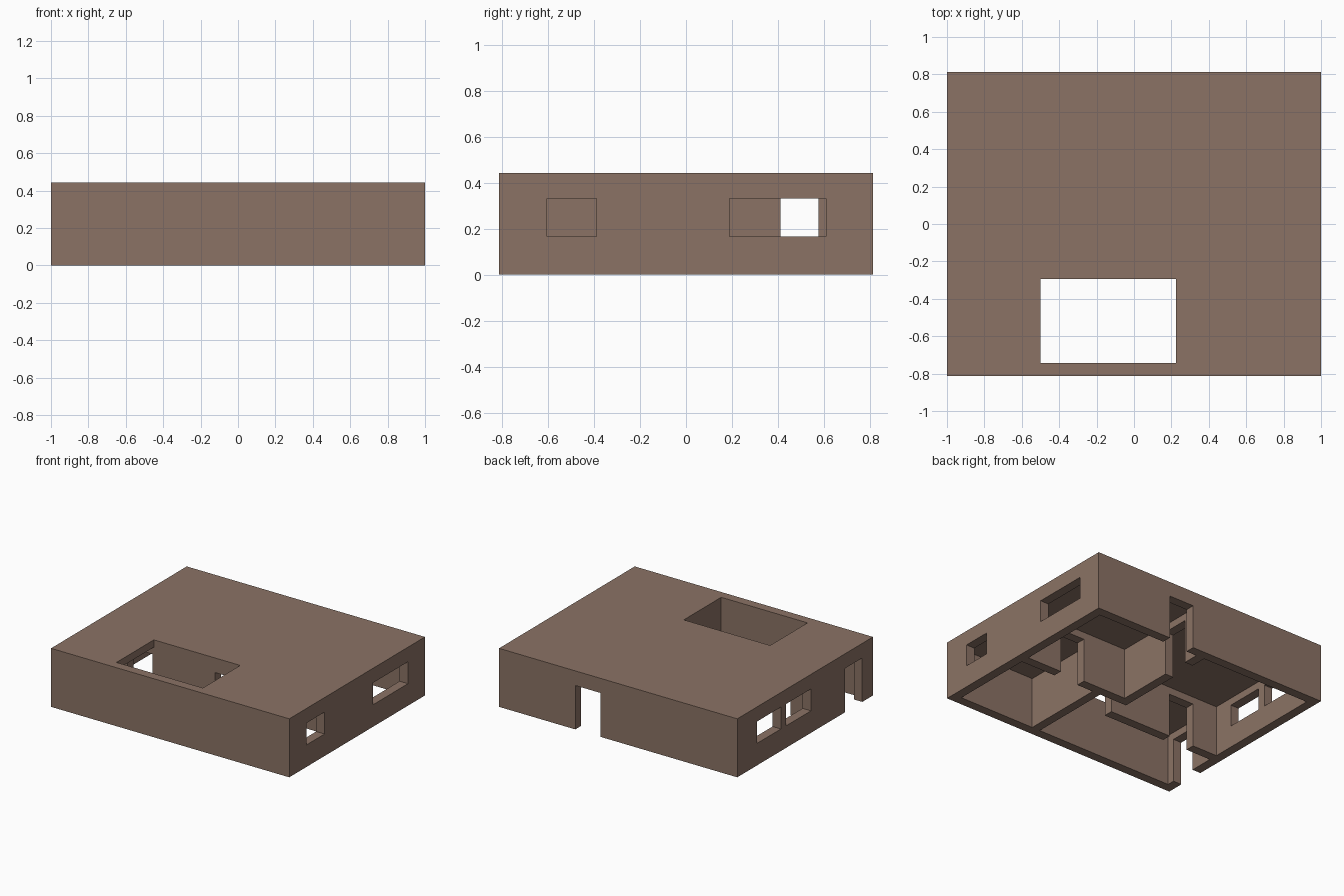
import bpy

if "Cube" in bpy.data.objects:
    bpy.data.objects.remove(bpy.data.objects["Cube"])

H, CEIL, SILL, HEAD = 0.444, 0.388, 0.167, 0.333   # heights
X, Y = 1.0, 0.8135                                 # outer half sizes
XI, YI = 0.93, 0.743                               # inner half sizes

mat = bpy.data.materials.new("brown clay")
mat.diffuse_color = (0.258, 0.171, 0.130, 1)
mat.use_nodes = True
mat.node_tree.nodes["Principled BSDF"].inputs["Base Color"].default_value = mat.diffuse_color


def box(name, x0, x1, y0, y1, z0, z1):
    bpy.ops.mesh.primitive_cube_add(size=1, location=((x0 + x1) / 2, (y0 + y1) / 2, (z0 + z1) / 2))
    ob = bpy.context.object
    ob.name = name
    ob.scale = (x1 - x0, y1 - y0, z1 - z0)
    bpy.ops.object.transform_apply(location=True, scale=True)
    return ob


house = box("house_shell", -X, X, -Y, Y, 0, H)
house.data.materials.append(mat)

# rooms, open at the bottom
rooms = [
    (-XI, 0.225, -YI, -0.295),      # front room
    (-XI, -0.007, -0.225, YI),      # back left room
    (-0.10, 0.225, -0.225, -0.095), # nook beside it
    (0.0625, XI, -0.025, YI),       # back right room
    (0.2925, XI, -YI, -0.095),      # front right room
]
# doorways through the walls
doors = [
    (0.15, 0.36, 0.70, 0.90),       # back entrance
    (-1.10, -0.90, -0.685, -0.48),  # left entrance
    (-0.72, -0.51, -0.32, -0.20),   # front room to back left room
    (0.015, 0.225, -0.32, -0.20),   # front room to nook
    (0.43, 0.637, -0.12, 0.0),      # between the right rooms
    (-0.03, 0.09, 0.412, 0.62),     # between the back rooms
]
# windows in the side walls
windows = [
    (0.90, 1.10, -0.605, -0.39), (0.90, 1.10, 0.19, 0.61),
    (-1.10, -0.90, 0.29, 0.577), (-1.10, -0.90, -0.07, 0.228),
]
cuts = [(*r, -0.1, CEIL) for r in rooms]
cuts += [(*d, -0.1, HEAD) for d in doors]
cuts += [(*w, SILL, HEAD) for w in windows]
cuts.append((-0.5, 0.225, -YI, -0.295, 0.2, 0.6))   # roof opening

for c in cuts:
    cutter = box("cutter", *c)
    cutter.hide_render = True
    mod = house.modifiers.new("cut", 'BOOLEAN')
    mod.operation, mod.solver, mod.object = 'DIFFERENCE', 'EXACT', cutter
    bpy.context.view_layer.objects.active = house
    bpy.ops.object.modifier_apply(modifier=mod.name)
    bpy.data.objects.remove(cutter)

for p in house.data.polygons:
    p.material_index = 0
    p.use_smooth = False
